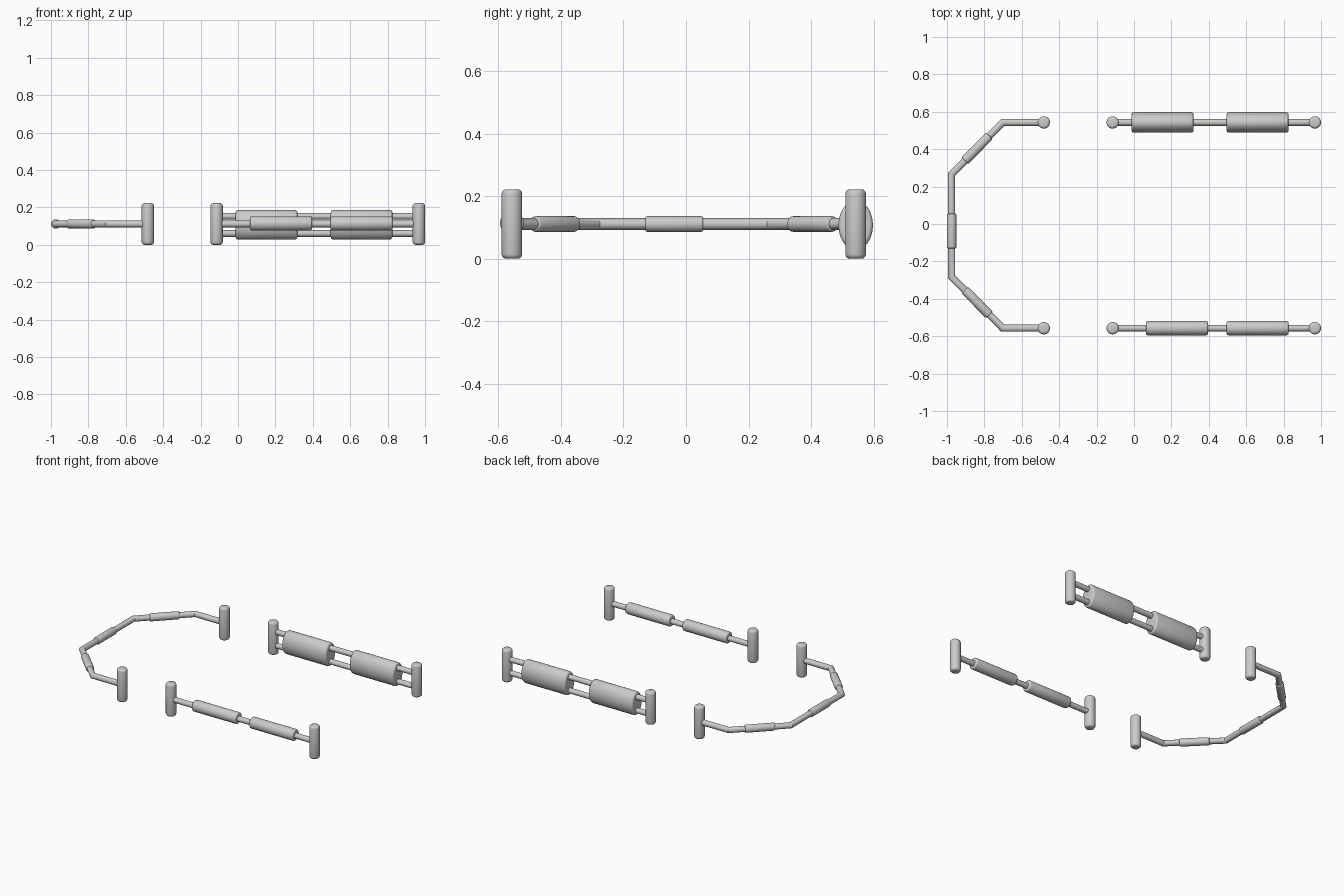
import bpy, bmesh, math
from mathutils import Vector, Matrix

if "Cube" in bpy.data.objects:
    bpy.data.objects.remove(bpy.data.objects["Cube"])

Z = 0.111            # mid height of the rails
FRONT, BACK = -0.557, 0.543


def finish(bm, name):
    bmesh.ops.recalc_face_normals(bm, faces=bm.faces)
    mesh = bpy.data.meshes.new(name)
    bm.to_mesh(mesh)
    bm.free()
    obj = bpy.data.objects.new(name, mesh)
    bpy.context.collection.objects.link(obj)
    bpy.context.view_layer.objects.active = obj
    obj.select_set(True)
    bpy.ops.object.shade_smooth_by_angle(angle=math.radians(35))
    obj.select_set(False)
    return obj


def rod(name, a, b, r, bevel=0.0, ry=None, sides=32):
    """Cylinder from a to b; ry gives an elliptical section."""
    a, b = Vector(a), Vector(b)
    d = b - a
    bm = bmesh.new()
    bmesh.ops.create_cone(bm, cap_ends=True, segments=sides, radius1=r, radius2=r, depth=d.length)
    if ry:
        bmesh.ops.scale(bm, vec=(1, ry / r, 1), verts=bm.verts)
    if bevel:
        rims = [e for e in bm.edges if e.verts[0].co.z * e.verts[1].co.z > 0]
        bmesh.ops.bevel(bm, geom=rims, offset=bevel, segments=3, profile=0.5, affect='EDGES')
    rot = d.to_track_quat('Z', 'Y').to_matrix().to_4x4()
    bm.transform(Matrix.Translation((a + b) / 2) @ rot)
    return finish(bm, name)


def bent_tube(name, pts, r, sides=24):
    """Round tube with mitred corners along a flat path."""
    pts = [Vector(p) for p in pts]
    bm = bmesh.new()
    rings = []
    for i, p in enumerate(pts):
        t0 = (p - pts[i - 1]).normalized() if i else None
        t1 = (pts[i + 1] - p).normalized() if i < len(pts) - 1 else None
        t0, t1 = t0 or t1, t1 or t0
        t = (t0 + t1).normalized()
        side = Vector((-t.y, t.x, 0)) / t.dot(t1)
        angles = [2 * math.pi * k / sides for k in range(sides)]
        rings.append([bm.verts.new(p + side * r * math.cos(q) + Vector((0, 0, r * math.sin(q))))
                      for q in angles])
    for A, B in zip(rings, rings[1:]):
        for k in range(sides):
            n = (k + 1) % sides
            bm.faces.new((A[k], A[n], B[n], B[k]))
    bm.faces.new(rings[0])
    bm.faces.new(rings[-1])
    return finish(bm, name)


# upright posts
for y in (FRONT, BACK):
    for x in (-0.482, -0.114, 0.967):
        rod("post", (x, y, 0), (x, y, 0.222), 0.033, 0.014)

# bent end rail with grips on its three far sections
path = [(-0.482, BACK, Z), (-0.702, BACK, Z), (-0.975, 0.267, Z),
        (-0.975, -0.283, Z), (-0.702, FRONT, Z), (-0.482, FRONT, Z)]
bent_tube("end_rail", path, 0.019)
rod("end_grip_middle", (-0.975, -0.13, Z), (-0.975, 0.055, Z), 0.025, 0.006)
for a, b in ((path[1], path[2]), (path[3], path[4])):
    a, b = Vector(a), Vector(b)
    half = (b - a).normalized() * 0.093
    rod("end_grip_diagonal", (a + b) / 2 - half, (a + b) / 2 + half, 0.025, 0.006)

# front single rail with two grips
rod("front_rail", (-0.114, FRONT, Z), (0.967, FRONT, Z), 0.018)
for x0, x1 in ((0.064, 0.396), (0.495, 0.826)):
    rod("front_grip", (x0, FRONT, Z + 0.003), (x1, FRONT, Z + 0.003), 0.038, 0.01)

# back double rail with two large oval pads
for z in (0.06, 0.152):
    rod("back_rail", (-0.114, BACK, z), (0.967, BACK, z), 0.018)
for x0, x1 in ((-0.013, 0.318), (0.495, 0.826)):
    pad = rod("back_pad", (-(x1 - x0) / 2, 0, 0), ((x1 - x0) / 2, 0, 0), 0.055, 0.012, sides=48)
    pad.scale = (1, 1, 0.079 / 0.055)
    pad.location = ((x0 + x1) / 2, BACK, 0.107)
